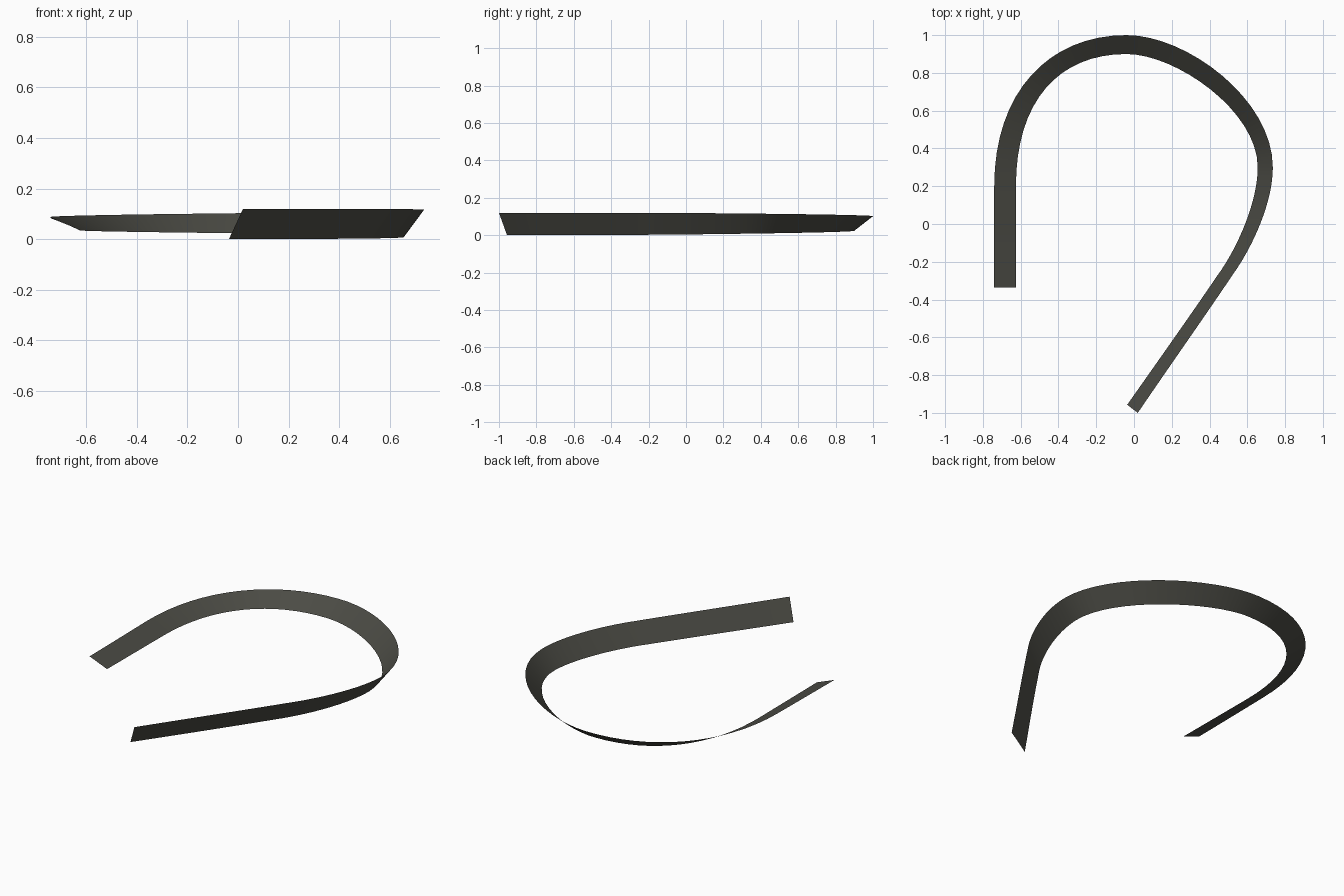
import bpy, bmesh
from mathutils import Vector

if "Cube" in bpy.data.objects:
    bpy.data.objects.remove(bpy.data.objects["Cube"])

STEPS = 16

# Rim paths as Bezier spans: knot, handle, handle, knot ... (x, y, z)
upper = [(-.74, -.335, .083), (-.74, -.16, .084), (-.74, .02, .086), (-.74, .2, .088),
         (-.74, .70, .092), (-.45, 1.0, .098), (-.04, 1.0, .102),
         (.28, 1.0, .107), (.735, .66, .113), (.735, .3, .116),
         (.735, .12, .118), (.635, -.11, .120), (.525, -.265, .120),
         (.36, -.51, .120), (.19, -.75, .120), (.02, -1.0, .120)]
lower = [(-.625, -.335, .038), (-.625, -.16, .037), (-.625, .02, .036), (-.625, .2, .035),
         (-.625, .65, .032), (-.40, .90, .028), (-.04, .90, .024),
         (.22, .90, .018), (.655, .60, .012), (.655, .3, .008),
         (.655, .12, .005), (.55, -.125, .003), (.44, -.275, .002),
         (.28, -.51, .001), (.12, -.735, 0), (-.036, -.957, 0)]


def sample(points):
    pts = [Vector(p) for p in points]
    out = [pts[0]]
    for k in range(0, len(pts) - 1, 3):
        a, b, c, d = pts[k:k + 4]
        for i in range(1, STEPS + 1):
            t = i / STEPS
            s = 1 - t
            out.append(a * s**3 + b * 3 * s * s * t + c * 3 * s * t * t + d * t**3)
    return out


# Thin twisted band spanning the two rims
bm = bmesh.new()
rows = [(bm.verts.new(u), bm.verts.new(l)) for u, l in zip(sample(upper), sample(lower))]
for (u0, l0), (u1, l1) in zip(rows, rows[1:]):
    bm.faces.new((u0, l0, l1, u1)).smooth = True
bm.normal_update()
mesh = bpy.data.meshes.new("curved_band")
bm.to_mesh(mesh)
bm.free()

mat = bpy.data.materials.new("dark olive grey")
mat.diffuse_color = (.07, .07, .058, 1)
mat.use_nodes = True
mat.node_tree.nodes["Principled BSDF"].inputs["Base Color"].default_value = mat.diffuse_color
mesh.materials.append(mat)
band = bpy.data.objects.new("curved_band", mesh)
bpy.context.collection.objects.link(band)
